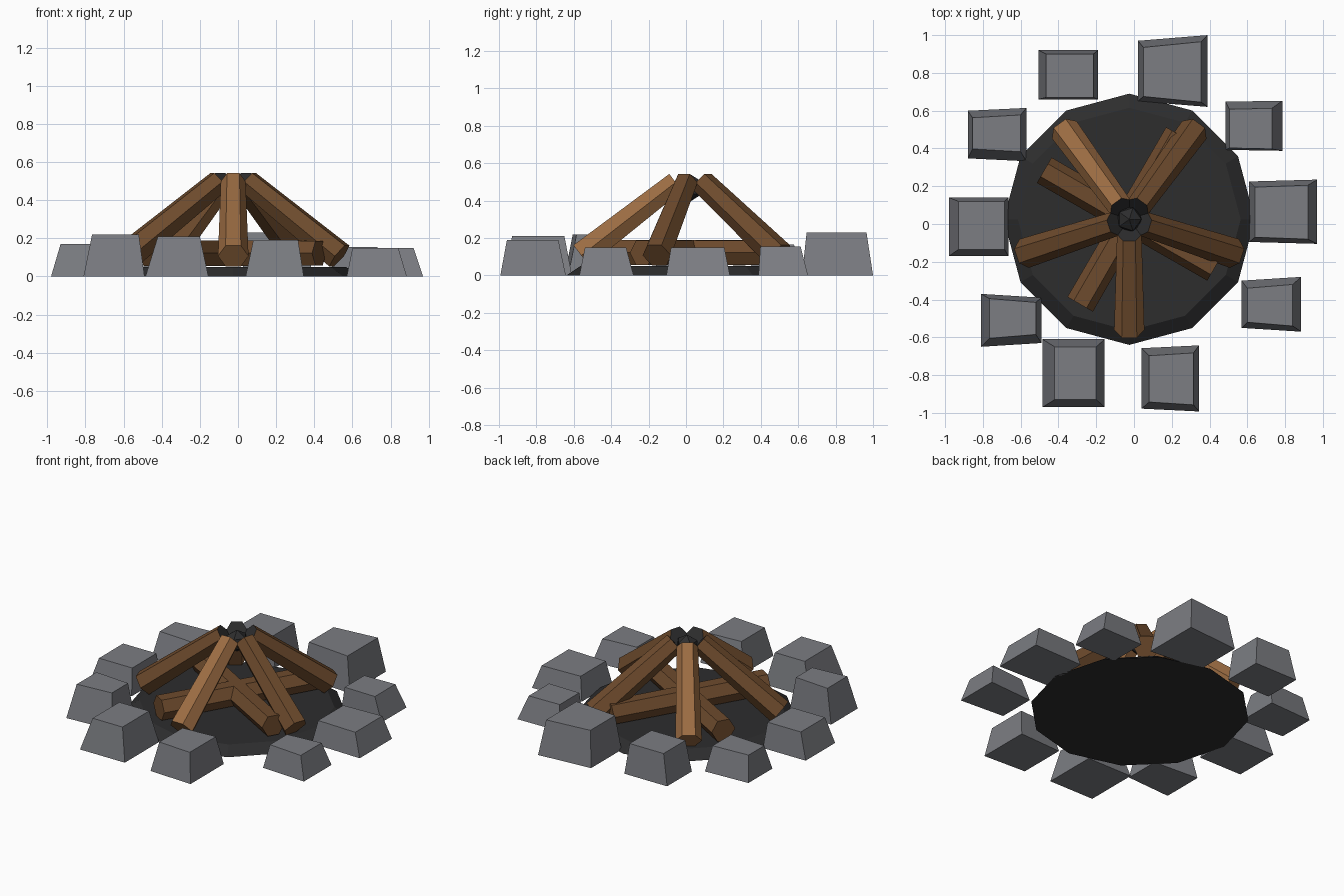
import bpy
import bmesh
import math
from mathutils import Matrix, Vector

if "Cube" in bpy.data.objects:
    bpy.data.objects.remove(bpy.data.objects["Cube"], do_unlink=True)


def make_material(name, rgb):
    mat = bpy.data.materials.new(name)
    mat.use_nodes = True
    mat.diffuse_color = (*rgb, 1)
    bsdf = mat.node_tree.nodes["Principled BSDF"]
    bsdf.inputs["Base Color"].default_value = (*rgb, 1)
    bsdf.inputs["Roughness"].default_value = 0.9
    return mat


stone = make_material("stone grey", (0.2, 0.205, 0.225))
light_wood = make_material("light wood", (0.33, 0.15, 0.055))
dark_wood = make_material("dark wood", (0.155, 0.07, 0.026))
charcoal = make_material("charcoal black", (0.026, 0.026, 0.027))


def add_object(name, bm, mats):
    mesh = bpy.data.meshes.new(name)
    bm.to_mesh(mesh)
    bm.free()
    for mat in mats:
        mesh.materials.append(mat)
    obj = bpy.data.objects.new(name, mesh)
    bpy.context.collection.objects.link(obj)


def loft(name, start, end, mats, end_slot=0):
    """Solid between two matching loops, flat shaded."""
    bm = bmesh.new()
    a = [bm.verts.new(p) for p in start]
    b = [bm.verts.new(p) for p in end]
    n = len(a)
    for i in range(n):
        j = (i + 1) % n
        bm.faces.new((a[i], a[j], b[j], b[i]))
    bm.faces.new(a[::-1])
    bm.faces.new(b).material_index = end_slot
    bmesh.ops.recalc_face_normals(bm, faces=bm.faces)
    add_object(name, bm, mats)


def ring(centre, side, up, radius, count):
    turns = [math.tau * i / count for i in range(count)]
    return [centre + radius * (side * math.cos(t) + up * math.sin(t)) for t in turns]


def log(name, foot, tip, foot_radius, tip_radius, mats, end_slot=0):
    """Six-sided log with a flat face on top."""
    axis = (tip - foot).normalized()
    side = axis.cross(Vector((0, 0, 1))).normalized()
    up = side.cross(axis)
    loft(name, ring(foot, side, up, foot_radius, 6),
         ring(tip, side, up, tip_radius, 6), mats, end_slot)


def polar(angle, radius, z):
    """Point measured from the middle of the fire."""
    t = math.radians(angle)
    return Vector((radius * math.cos(t) - 0.025, radius * math.sin(t) + 0.025, z))


# Ash bed
X, Y = Vector((1, 0, 0)), Vector((0, 1, 0))
loft("ash_bed", ring(polar(0, 0, 0), X, Y, 0.665, 12),
     ring(polar(0, 0, 0.05), X, Y, 0.59, 12), [charcoal])

# Leaning logs with burnt tips, every third one of lighter wood
for k in range(5):
    angle = -90 + 72 * k
    wood = dark_wood if k % 3 else light_wood
    log(f"leaning_log_{k + 1}", polar(angle, 0.585, 0.107),
        polar(angle, 0.08, 0.498), 0.08, 0.065, [wood, charcoal], 1)

# Burnt lump where the tips meet
bm = bmesh.new()
bmesh.ops.create_icosphere(bm, subdivisions=1, radius=0.072,
                           matrix=Matrix.Translation(polar(0, 0, 0.468)))
add_object("burnt_core", bm, [charcoal])

# Crossed logs lying on the ash
for k, angle in enumerate((150, 240)):
    log(f"lying_log_{k + 1}", polar(angle, 0.52, 0.122),
        polar(angle + 180, 0.52, 0.122), 0.078, 0.075, [dark_wood])


def slab(x0, x1, y0, y1, z, slant):
    """Four corners, deeper on the right by the slant."""
    s = slant / 4
    return [Vector(p) for p in ((x0, y0 + s, z), (x1, y0 - s, z),
                                (x1, y1 + s, z), (x0, y1 - s, z))]


# Ring stones: base bounds, top bounds, height, slant
stones = [
    ((-.505, -.19, .66, .92), (-.465, -.215, .67, .90), .20, 0),
    ((.02, .39, .635, .985), (.05, .355, .66, .95), .23, .06),
    ((.485, .785, .39, .65), (.505, .73, .40, .61), .155, .01),
    ((.61, .97, -.10, .23), (.64, .92, -.075, .2), .15, .02),
    ((.57, .885, -.56, -.29), (.60, .84, -.53, -.33), .15, .04),
    ((.04, .345, -.985, -.65), (.08, .315, -.95, -.69), .19, .03),
    ((-.485, -.155, -.97, -.61), (-.42, -.20, -.93, -.65), .21, 0),
    ((-.81, -.49, -.64, -.38), (-.765, -.52, -.595, -.405), .22, -.04),
    ((-.98, -.665, -.17, .14), (-.93, -.685, -.135, .12), .17, 0),
    ((-.88, -.57, .34, .607), (-.855, -.60, .39, .57), .165, .03),
]
for k, (base, top, height, slant) in enumerate(stones):
    loft(f"ring_stone_{k + 1}", slab(*base, 0, slant),
         slab(*top, height, slant), [stone])
